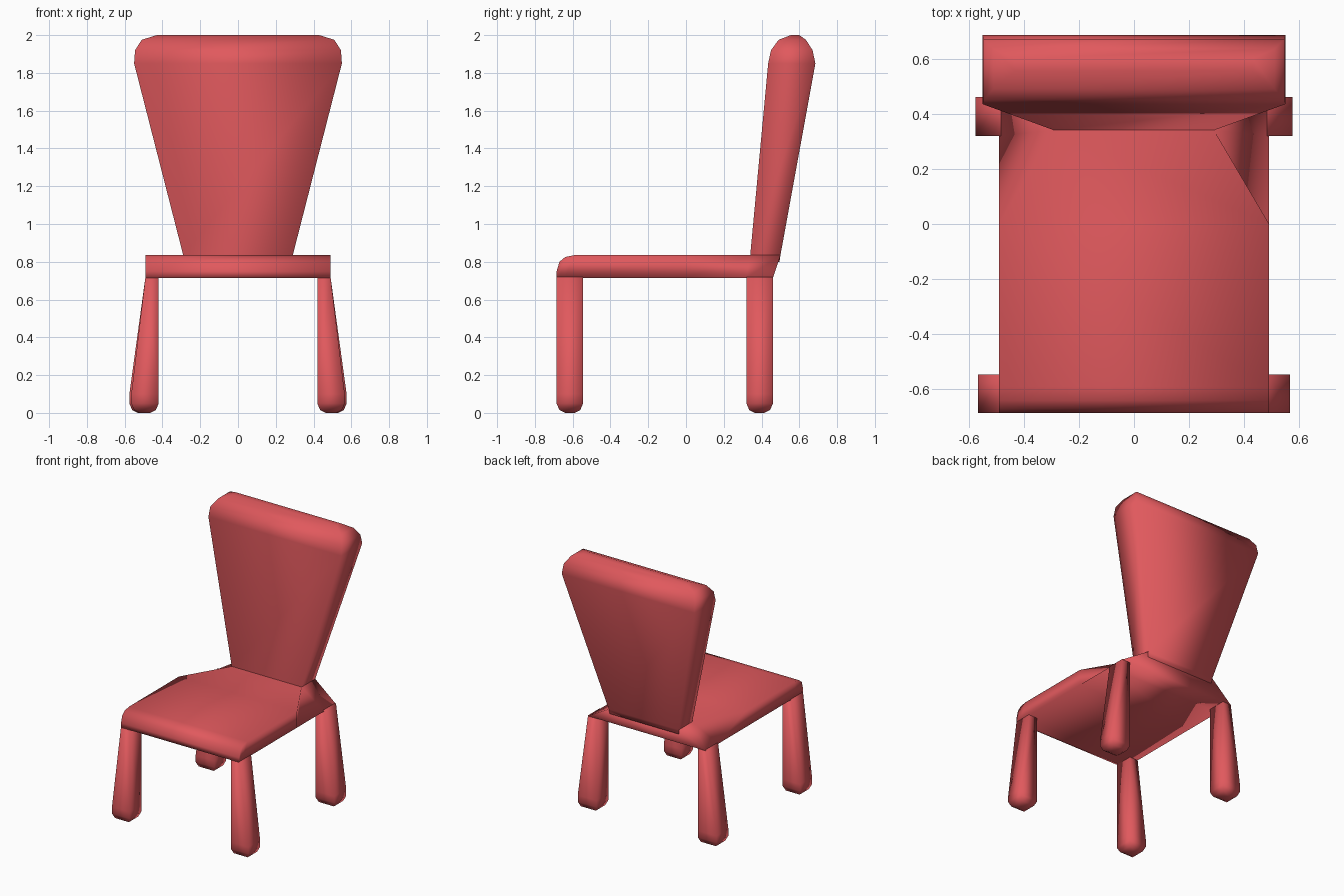
import bpy, bmesh

if "Cube" in bpy.data.objects:
    bpy.data.objects.remove(bpy.data.objects["Cube"])

red = bpy.data.materials.new("red")
red.diffuse_color = (0.75, 0.1, 0.11, 1)
red.use_nodes = True
red.node_tree.nodes["Principled BSDF"].inputs["Base Color"].default_value = red.diffuse_color


def loft(name, rings):
    """Skin a list of four-point rings and cap both ends."""
    bm = bmesh.new()
    loops = [[bm.verts.new(p) for p in ring] for ring in rings]
    for a, b in zip(loops, loops[1:]):
        for i in range(4):
            j = (i + 1) % 4
            bm.faces.new((a[i], a[j], b[j], b[i]))
    bm.faces.new(loops[0][::-1])
    bm.faces.new(loops[-1])
    bmesh.ops.recalc_face_normals(bm, faces=bm.faces)
    for f in bm.faces:
        f.smooth = True
    me = bpy.data.meshes.new(name)
    bm.to_mesh(me)
    bm.free()
    me.materials.append(red)
    ob = bpy.data.objects.new(name, me)
    bpy.context.collection.objects.link(ob)
    return ob


def rect(x0, x1, y0, y1, z):
    return [(x0, y0, z), (x1, y0, z), (x1, y1, z), (x0, y1, z)]


# seat: rounded front edge, rear corners sloping from the back down to the legs
# columns: bottom y, top y, top z, top half width
seat = [(-.685, -.685, .75, .49), (-.67, -.67, .80, .49), (-.64, -.64, .825, .49),
        (-.59, -.59, .835, .49), (0, 0, .835, .49), (.32, .34, .835, .29),
        (.46, .50, .835, .29)]
loft("seat", [[(-.49, yb, .715), (.49, yb, .715), (w, yt, zt), (-w, yt, zt)]
              for yb, yt, zt, w in seat])

# backrest: flared and leaning, with a rounded top
# columns: half width, front y, rear y, z
back = [(.285, .335, .495, .80), (.29, .34, .50, .835), (.55, .435, .685, 1.85),
        (.545, .45, .67, 1.92), (.51, .49, .635, 1.975), (.43, .555, .60, 2.0)]
loft("backrest", [rect(-w, w, y0, y1, z) for w, y0, y1, z in back])

# legs: straight inside, splayed outside, rounded feet
for row, yc, out in (("front", -.615, .565), ("rear", .39, .575)):
    for side, s in (("left", -1), ("right", 1)):
        rings = [rect(s * (.42 + d), s * (x - d), yc - .07 + d, yc + .07 - d, z)
                 for x, d, z in ((out, .045, 0), (out, .015, .015), (out, 0, .05),
                                 (out, 0, .1), (.49, 0, .72))]
        loft(f"{row}_{side}_leg", rings)
